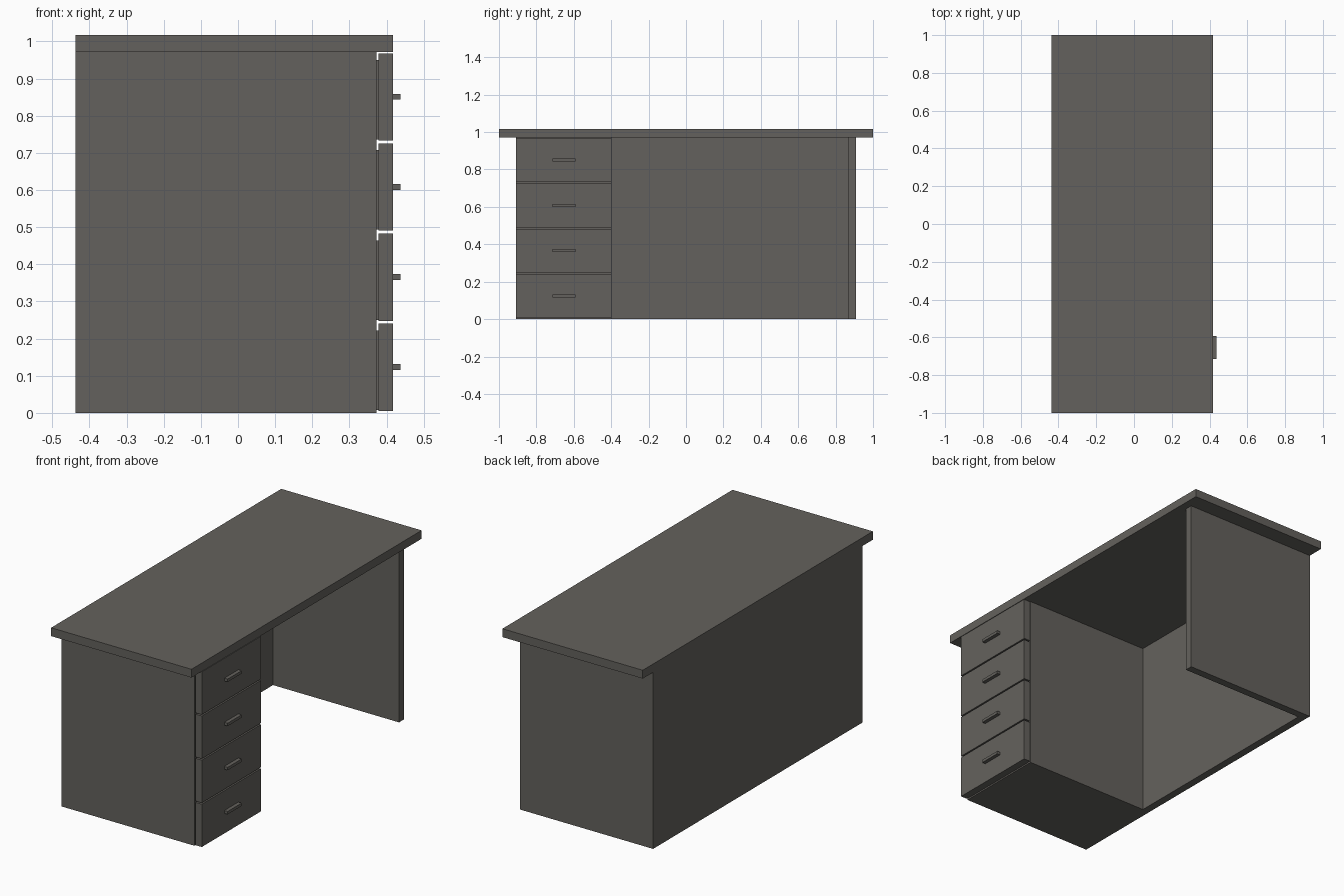
import bpy

if "Cube" in bpy.data.objects:
    bpy.data.objects.remove(bpy.data.objects["Cube"])

# one dark warm grey for the whole desk
grey = bpy.data.materials.new("dark warm grey")
grey.diffuse_color = (0.127, 0.121, 0.109, 1.0)
grey.use_nodes = True
grey.node_tree.nodes["Principled BSDF"].inputs["Base Color"].default_value = grey.diffuse_color


def box(name, x, y, z):
    """Axis-aligned box from (min, max) ranges."""
    bpy.ops.mesh.primitive_cube_add(
        size=1, location=[(a + b) / 2 for a, b in (x, y, z)])
    ob = bpy.context.object
    ob.name = name
    ob.scale = [b - a for a, b in (x, y, z)]
    bpy.ops.object.transform_apply(location=False, rotation=False, scale=True)
    ob.data.materials.append(grey)
    return ob


BACK, FRONT, FACE = -0.437, 0.373, 0.417
HALF, WALL, LEG_TOP = 0.91, 0.043, 0.971
CAB_IN = -0.397

# top and supporting panels
box("desk_top", (BACK, FACE), (-1, 1), (LEG_TOP, 1.017))
box("back_panel", (BACK, BACK + WALL), (-HALF, HALF), (0, LEG_TOP))
box("side_panel", (BACK + WALL, FRONT), (HALF - WALL, HALF), (0, LEG_TOP))
box("drawer_cabinet", (BACK + WALL, FRONT), (-HALF, CAB_IN), (0, LEG_TOP))

# four drawers, each with a box end, a front plate and a handle
for i in range(4):
    z = 0.005 + i * 0.2427
    box(f"drawer_box_{i + 1}", (FRONT - 0.01, 0.379),
        (-HALF + 0.02, CAB_IN - 0.02), (z + 0.003, z + 0.217))
    box(f"drawer_front_{i + 1}", (0.378, FACE),
        (-HALF, CAB_IN), (z, z + 0.235))
    box(f"drawer_handle_{i + 1}", (FACE - 0.002, 0.437),
        (-0.714, -0.592), (z + 0.110, z + 0.126))
